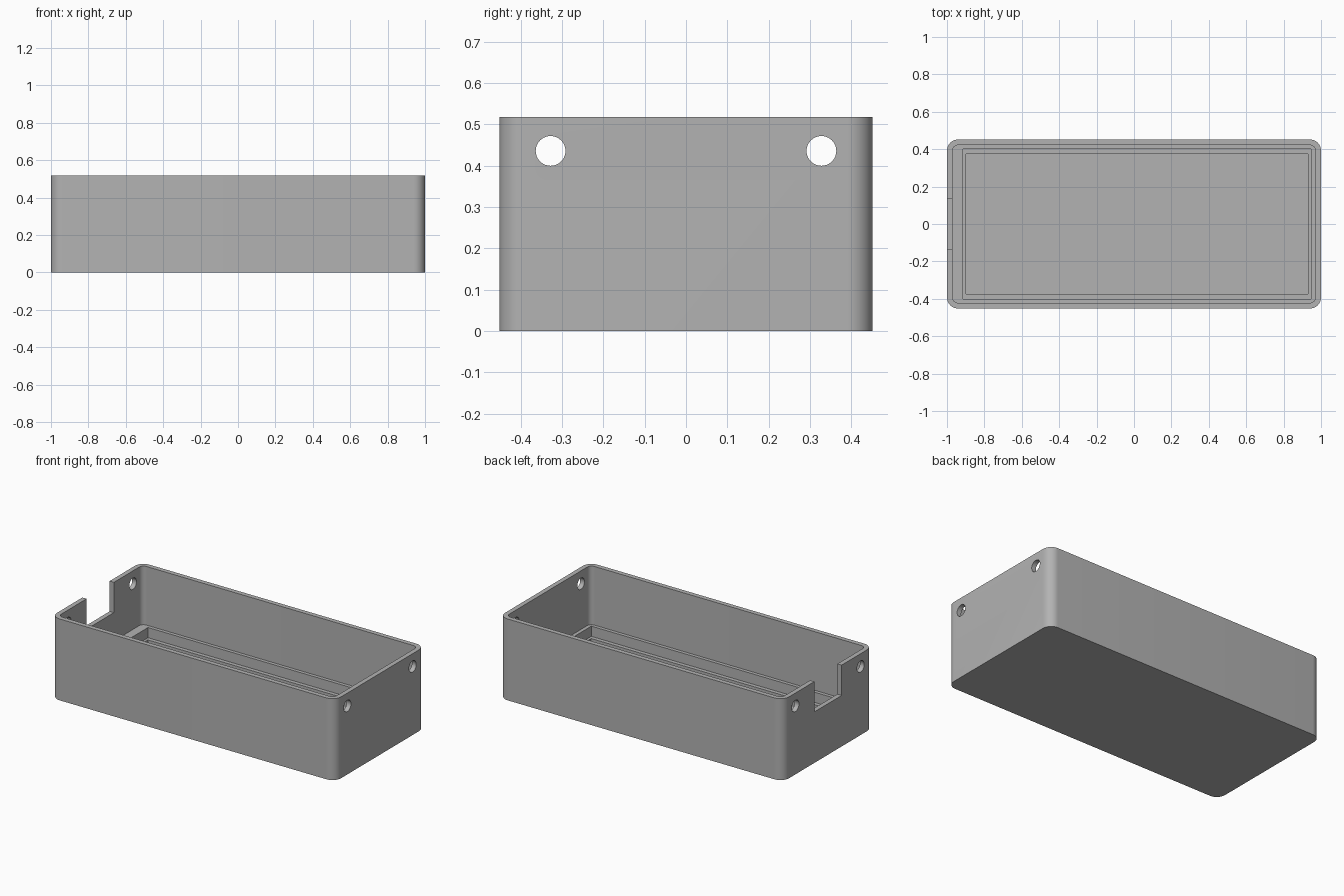
import bpy
import math

default = bpy.data.objects.get("Cube")
if default:
    bpy.data.objects.remove(default, do_unlink=True)

grey = bpy.data.materials.new("plain grey")
grey.use_nodes = True
colour = (0.45, 0.45, 0.45, 1)
grey.diffuse_color = colour
grey.node_tree.nodes["Principled BSDF"].inputs["Base Color"].default_value = colour


def prism(name, xs, ys, zs, radius=0.0, steps=10):
    """Upright block whose four vertical edges are rounded by radius."""
    outline = []
    corners = ((xs[1], ys[1]), (xs[0], ys[1]), (xs[0], ys[0]), (xs[1], ys[0]))
    for i, (x, y) in enumerate(corners):
        if radius == 0:
            outline.append((x, y))
            continue
        cx = x - math.copysign(radius, x)
        cy = y - math.copysign(radius, y)
        for s in range(steps + 1):
            a = (i + s / steps) * math.pi / 2
            outline.append((cx + radius * math.cos(a), cy + radius * math.sin(a)))
    n = len(outline)
    verts = [(x, y, z) for z in zs for x, y in outline]
    faces = [tuple(reversed(range(n))), tuple(range(n, 2 * n))]
    faces += [(i, (i + 1) % n, n + (i + 1) % n, n + i) for i in range(n)]
    mesh = bpy.data.meshes.new(name)
    mesh.from_pydata(verts, [], faces)
    mesh.materials.append(grey)
    obj = bpy.data.objects.new(name, mesh)
    bpy.context.collection.objects.link(obj)
    return obj


def cut(target, cutter):
    """Subtract the cutter from the target and throw it away."""
    cutter.hide_render = True
    bpy.ops.object.select_all(action="DESELECT")
    bpy.context.view_layer.objects.active = target
    target.select_set(True)
    mod = target.modifiers.new("cut", "BOOLEAN")
    mod.operation = "DIFFERENCE"
    mod.solver = "EXACT"
    mod.object = cutter
    bpy.ops.object.modifier_apply(modifier=mod.name)
    bpy.data.objects.remove(cutter, do_unlink=True)


# Outer shell with rounded upright corners
case = prism("case_body", (-1, 1), (-0.452, 0.452), (0, 0.518), 0.06)

# Main cavity, then the stepped recess in the thick floor
cut(case, prism("cavity", (-0.97, 0.97), (-0.422, 0.422), (0.145, 0.8), 0.03))
cut(case, prism("board_recess", (-0.914, 0.947), (-0.4, 0.4), (0.08, 0.3)))
cut(case, prism("floor_well", (-0.898, 0.93), (-0.375, 0.375), (0.03, 0.2)))

# Open notch in the right end wall
cut(case, prism("notch", (-1.1, -0.945), (-0.137, 0.137), (0.325, 0.8)))

# Screw holes running through both end walls
for side in (-1, 1):
    bpy.ops.mesh.primitive_cylinder_add(
        vertices=40, radius=0.036, depth=2.4,
        location=(0, side * 0.328, 0.436), rotation=(0, math.pi / 2, 0))
    hole = bpy.context.object
    hole.data.materials.append(grey)
    cut(case, hole)

case.select_set(True)
bpy.context.view_layer.objects.active = case
bpy.ops.object.shade_smooth_by_angle(angle=math.radians(30))
